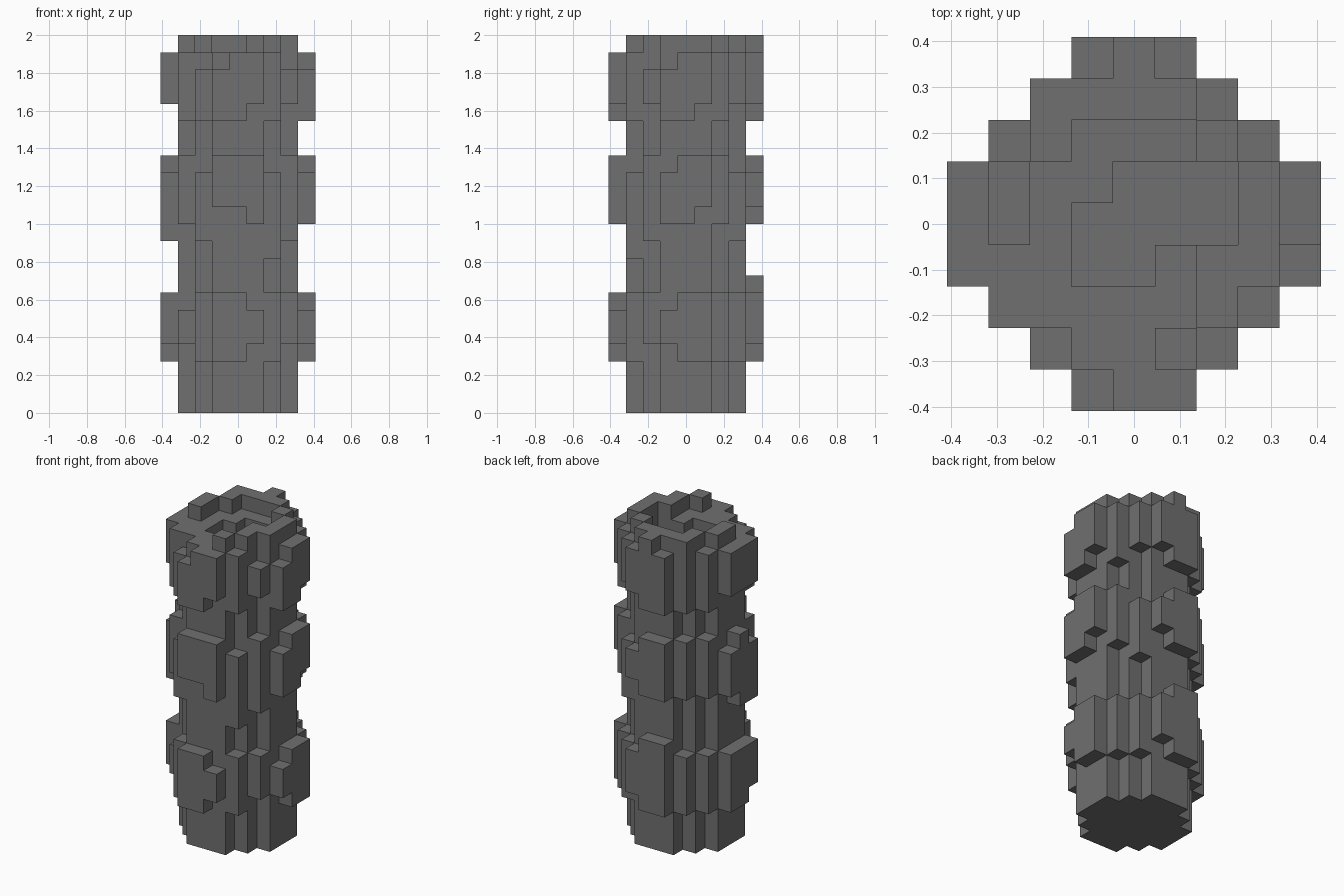
import bpy
import bmesh
from mathutils import Vector

default_cube = bpy.data.objects.get("Cube")
if default_cube:
    bpy.data.objects.remove(default_cube, do_unlink=True)

LAYERS = 22
SIZE = 2 / LAYERS

stone = bpy.data.materials.new("dark_grey_stone")
stone.use_nodes = True
colour = (0.16, 0.16, 0.16, 1)
stone.diffuse_color = colour
shader = stone.node_tree.nodes["Principled BSDF"]
shader.inputs["Base Color"].default_value = colour
shader.inputs["Roughness"].default_value = 0.9

blocks = set()


def fill(column, bottom, top):
    """Stack blocks in one column between two layers."""
    for layer in range(bottom, top):
        blocks.add((column[0], column[1], layer))


def clear(column, layer):
    blocks.discard((column[0], column[1], layer))


# Stepped round shaft
half_width = [3, 3, 2, 1]
for i in range(-3, 4):
    reach = half_width[abs(i)]
    for j in range(-reach, reach + 1):
        fill((i, j), 0, LAYERS - 1)

# Worn bands: five columns on each side, each with a bottom and a top layer
upper_band = dict(
    front=[(17, 20), (17, 20), (17, 21), (18, 21), (17, 21)],
    right=[(18, 20), (17, 20), (17, 21), (18, 21), (17, 21)],
    back=[(17, 22), (17, 21), (17, 22), (18, 21), (18, 21)],
    left=[(17, 21), (18, 21), (18, 21), (18, 21), (17, 21)],
)
middle_band = dict(
    front=[(10, 14), (12, 15), (12, 15), (11, 15), (9, 14)],
    right=[(10, 15), (11, 14), (11, 15), (12, 15), (11, 15)],
    back=[(11, 15), (11, 15), (11, 15), (12, 14), (10, 14)],
    left=[(11, 15), (10, 14), (10, 15), (11, 14), (11, 15)],
)
lower_band = dict(
    front=[(3, 7), (3, 7), (3, 7), (4, 6), (3, 7)],
    right=[(4, 7), (4, 6), (3, 7), (3, 7), (3, 7)],
    back=[(3, 7), (3, 8), (3, 8), (4, 7), (3, 7)],
    left=[(4, 6), (4, 7), (3, 7), (3, 7), (3, 7)],
)


def band_column(side, along):
    """Locate a band column: corners sit one block further in."""
    out = 3 if abs(along) == 2 else 4
    if side in ("front", "left"):
        out = -out
    return (along, out) if side in ("front", "back") else (out, along)


for band in (upper_band, middle_band, lower_band):
    for side, spans in band.items():
        for along, (bottom, top) in enumerate(spans, start=-2):
            fill(band_column(side, along), bottom, top)

# Broken crown rim
crown = [(-3, 0), (-3, 1), (-2, 2), (2, 2), (1, -3), (2, -1), (2, -2)]
crown += [(i, 3) for i in range(-1, 2)]
crown += [(3, j) for j in range(-1, 2)]
for column in crown:
    fill(column, LAYERS - 1, LAYERS)

# Shallow hollow in the top
hollow = [(i, 0) for i in range(-1, 3)]
hollow += [(i, 1) for i in range(0, 3)]
hollow += [(-1, -1), (0, -1)]
for column in hollow:
    clear(column, LAYERS - 2)


def build_shell(name):
    """Make only the outer faces of the stacked blocks, merged into flat panels."""
    bm = bmesh.new()
    corners = {}

    def corner(point):
        key = tuple(round(2 * c) for c in point)
        if key not in corners:
            corners[key] = bm.verts.new(point * SIZE)
        return corners[key]

    for block in sorted(blocks):
        centre = Vector(block) + Vector((0, 0, 0.5))
        for axis in range(3):
            for sign in (-1, 1):
                neighbour = list(block)
                neighbour[axis] += sign
                if tuple(neighbour) in blocks:
                    continue
                normal, u, v = Vector(), Vector(), Vector()
                normal[axis] = sign / 2
                u[(axis + 1) % 3] = 0.5
                v[(axis + 2) % 3] = sign / 2
                mid = centre + normal
                ring = (mid - u - v, mid + u - v, mid + u + v, mid - u + v)
                bm.faces.new([corner(p) for p in ring])

    bmesh.ops.dissolve_limit(bm, angle_limit=0.01,
                             verts=bm.verts[:], edges=bm.edges[:])
    mesh = bpy.data.meshes.new(name)
    bm.to_mesh(mesh)
    bm.free()
    mesh.materials.append(stone)
    obj = bpy.data.objects.new(name, mesh)
    bpy.context.collection.objects.link(obj)
    return obj


build_shell("banded_stone_column")
